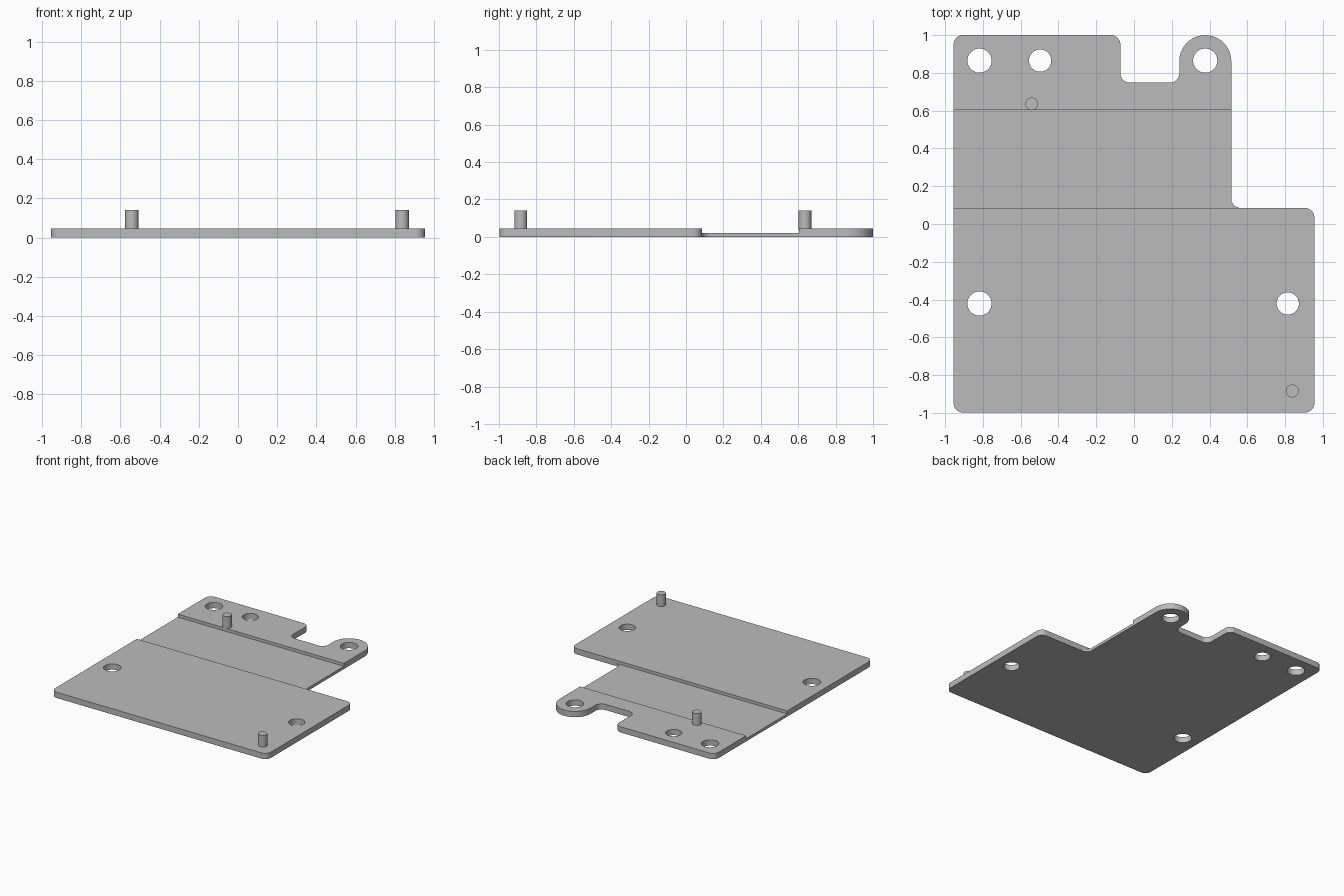
import bpy, bmesh, math
from mathutils import Vector

if "Cube" in bpy.data.objects:
    bpy.data.objects.remove(bpy.data.objects["Cube"])

PLATE_H, CHANNEL_H, PIN_TOP = 0.046, 0.022, 0.14

grey = bpy.data.materials.new("plain grey")
grey.diffuse_color = (0.5, 0.5, 0.5, 1)
grey.use_nodes = True
grey.node_tree.nodes["Principled BSDF"].inputs["Base Color"].default_value = grey.diffuse_color


def rounded(corners, steps=10):
    """Outline from (x, y, radius) corners, each filleted with an arc."""
    pts = []
    for i, (x, y, r) in enumerate(corners):
        p = Vector((x, y))
        a = (Vector(corners[i - 1][:2]) - p).normalized()
        b = (Vector(corners[(i + 1) % len(corners)][:2]) - p).normalized()
        centre = p + (a + b) * r          # all corners are right angles
        for k in range(steps + 1):
            t = math.pi / 2 * k / steps
            q = centre - b * r * math.cos(t) - a * r * math.sin(t)
            if not pts or (q - pts[-1]).length > 1e-4:
                pts.append(q)
    return pts


def circle(x, y, r, n=48):
    return [(x + r * math.cos(2 * math.pi * i / n),
             y + r * math.sin(2 * math.pi * i / n)) for i in range(n)]


def prism(name, outlines, z0, z1):
    """Extrude closed outlines from z0 to z1 as one object."""
    bm = bmesh.new()
    for pts in outlines:
        low = [bm.verts.new((x, y, z0)) for x, y in pts]
        high = [bm.verts.new((x, y, z1)) for x, y in pts]
        bm.faces.new(low[::-1])
        bm.faces.new(high)
        for i in range(len(pts)):
            j = (i + 1) % len(pts)
            bm.faces.new((low[i], low[j], high[j], high[i]))
    bmesh.ops.recalc_face_normals(bm, faces=bm.faces)
    me = bpy.data.meshes.new(name)
    bm.to_mesh(me)
    bm.free()
    me.materials.append(grey)
    ob = bpy.data.objects.new(name, me)
    bpy.context.collection.objects.link(ob)
    return ob


def smooth(ob):
    bpy.ops.object.select_all(action='DESELECT')
    ob.select_set(True)
    bpy.context.view_layer.objects.active = ob
    bpy.ops.object.shade_smooth_by_angle(angle=math.radians(30))


# Plate with a stepped corner, a notch and a rounded mounting ear
plate = prism("plate", [rounded([
    (-0.955, -0.998, 0.05), (0.955, -0.998, 0.05), (0.955, 0.085, 0.05),
    (0.515, 0.085, 0.05), (0.515, 1.0, 0.1374), (0.24, 1.0, 0.1374),
    (0.24, 0.748, 0.05), (-0.072, 0.748, 0.05), (-0.072, 1.0, 0.05),
    (-0.955, 1.0, 0.05)])], 0, PLATE_H)

# Cutters: screw holes and the shallow channel across the top
holes = prism("hole_cutter", [
    circle(-0.818, 0.865, 0.064), circle(0.377, 0.865, 0.064),
    circle(-0.818, -0.421, 0.064), circle(-0.497, 0.865, 0.059),
    circle(0.814, -0.421, 0.059)], -0.1, 0.2)
channel = prism("channel_cutter", [[
    (-1.2, 0.0855), (1.2, 0.0855), (1.2, 0.603), (-1.2, 0.603)]],
    CHANNEL_H, 0.2)

for cutter in (channel, holes):
    mod = plate.modifiers.new(cutter.name, 'BOOLEAN')
    mod.operation = 'DIFFERENCE'
    mod.solver = 'EXACT'
    mod.object = cutter
bpy.context.view_layer.objects.active = plate
for mod in list(plate.modifiers):
    bpy.ops.object.modifier_apply(modifier=mod.name)
for cutter in (channel, holes):
    bpy.data.objects.remove(cutter)
smooth(plate)

# Locating pins
for name, x, y in (("rear_pin", -0.542, 0.636), ("front_pin", 0.838, -0.884)):
    smooth(prism(name, [circle(x, y, 0.034, 32)], PLATE_H - 0.01, PIN_TOP))
